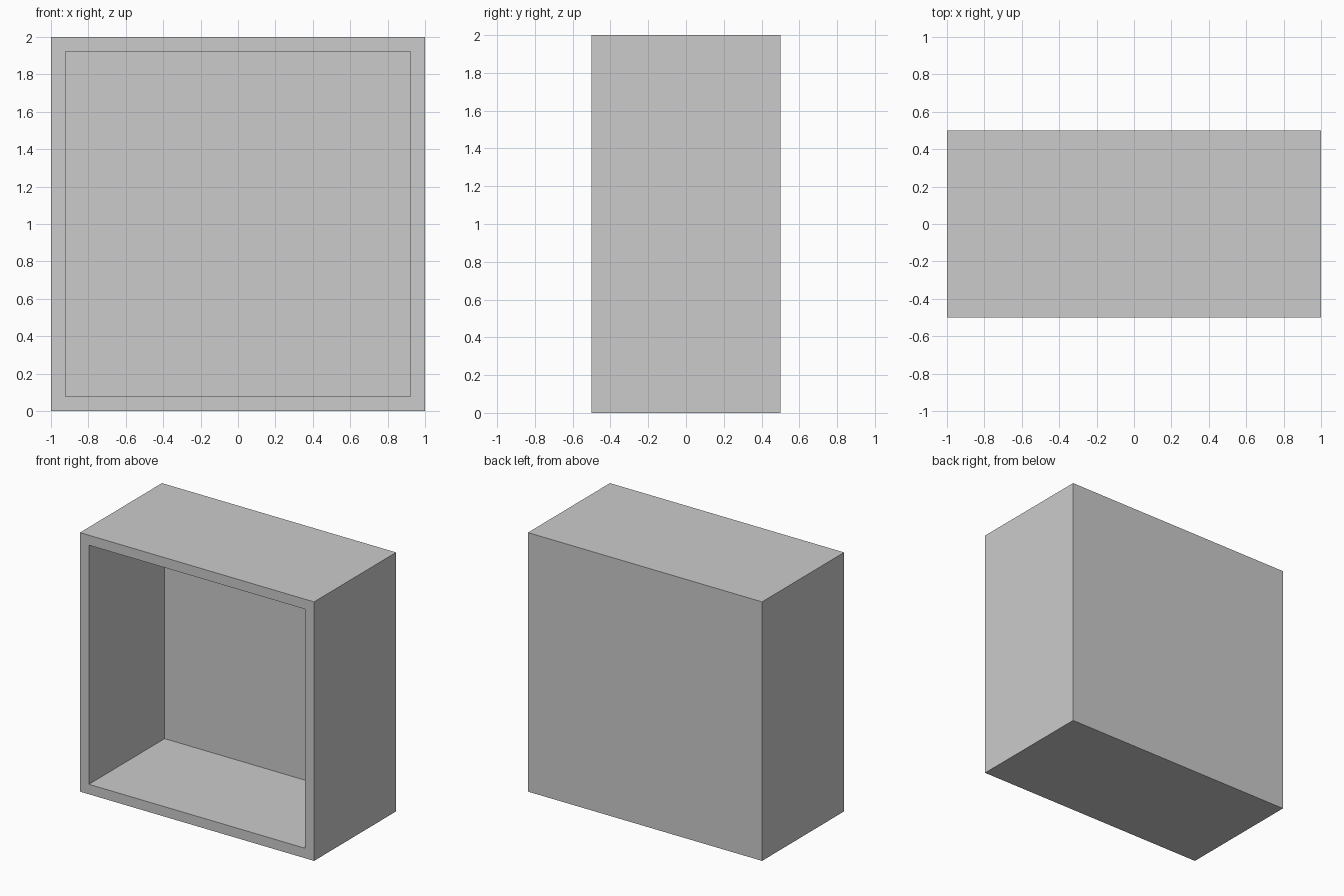
import bpy, bmesh
from mathutils import Vector

if "Cube" in bpy.data.objects:
    bpy.data.objects.remove(bpy.data.objects["Cube"])

W, D, H = 2.0, 1.0, 2.0   # outer size
T = 0.077                 # wall thickness

# Outer block standing on the ground
bm = bmesh.new()
bmesh.ops.create_cube(bm, size=1.0)
bmesh.ops.scale(bm, vec=(W, D, H), verts=bm.verts)
bmesh.ops.translate(bm, vec=(0, 0, H / 2), verts=bm.verts)

# Front rim, then the recess pushed back to leave an equally thick back wall
front = min(bm.faces, key=lambda f: f.calc_center_median().y)
bmesh.ops.inset_region(bm, faces=[front], thickness=T, use_even_offset=True)
ret = bmesh.ops.extrude_discrete_faces(bm, faces=[front])
bmesh.ops.translate(bm, vec=Vector((0, D - T, 0)), verts=ret["faces"][0].verts)
bmesh.ops.recalc_face_normals(bm, faces=bm.faces)

mesh = bpy.data.meshes.new("open_box")
bm.to_mesh(mesh)
bm.free()
box = bpy.data.objects.new("open_box", mesh)
bpy.context.collection.objects.link(box)
